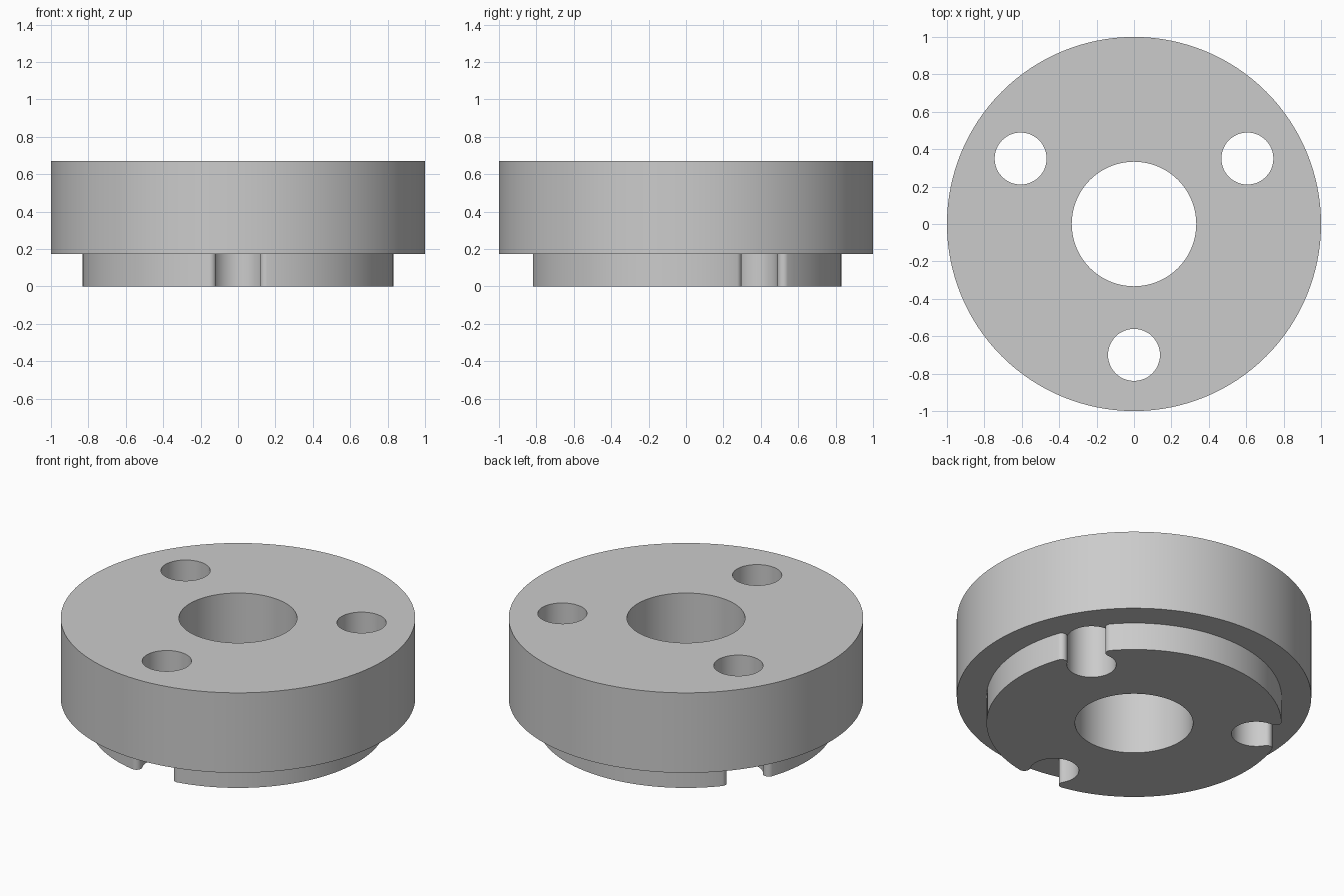
import bpy, bmesh
from math import sin, cos, pi, tau, atan2, sqrt

cube = bpy.data.objects.get("Cube")
if cube:
    bpy.data.objects.remove(cube, do_unlink=True)

# Main dimensions
TOP, STEP = 0.67, 0.172
FLANGE_R, BOSS_R, BORE_R = 1.0, 0.832, 0.333
HOLE_R, HOLE_DIST, FILLET = 0.139, 0.70, 0.033
HOLE_ANGLES = [pi / 6 + i * tau / 3 for i in range(3)]

# Fillet centre: tangent to the hole from outside and to the boss rim from inside
rim, reach = BOSS_R - FILLET, HOLE_R + FILLET
fx = (rim**2 + HOLE_DIST**2 - reach**2) / (2 * HOLE_DIST)
fy = sqrt(rim**2 - fx**2)
mouth = atan2(fy, fx)
neck = atan2(fy, fx - HOLE_DIST)


def arc(cx, cy, r, start, end, steps, turn=0.0):
    """Arc points, turned about the axis of the part."""
    pts = []
    for i in range(steps + 1):
        a = start + (end - start) * i / steps
        x, y = cx + r * cos(a), cy + r * sin(a)
        pts.append((x * cos(turn) - y * sin(turn), x * sin(turn) + y * cos(turn)))
    return pts


def wall(bm, pts, low, high):
    """Upright strip of quads along a path."""
    rows = [[bm.verts.new((x, y, z)) for x, y in pts] for z in (low, high)]
    for i in range(len(pts) - 1):
        bm.faces.new((rows[0][i], rows[0][i + 1], rows[1][i + 1], rows[1][i]))


bm = bmesh.new()

# Flange rim and centre bore
wall(bm, arc(0, 0, FLANGE_R, 0, tau, 128), STEP, TOP)
wall(bm, arc(0, 0, BORE_R, 0, tau, 72), 0, TOP)

for turn in HOLE_ANGLES:
    # Bolt hole: inner arc runs on down the boss, outer arc stops at the step
    inner = arc(HOLE_DIST, 0, HOLE_R, neck, tau - neck, 32, turn)
    outer = arc(HOLE_DIST, 0, HOLE_R, -neck, neck, 16, turn)
    wall(bm, inner, 0, STEP)
    wall(bm, inner, STEP, TOP)
    wall(bm, outer, STEP, TOP)
    # Rounded lips of the open notch
    wall(bm, arc(fx, -fy, FILLET, -mouth, pi - neck, 12, turn), 0, STEP)
    wall(bm, arc(fx, fy, FILLET, mouth, neck - pi, 12, turn), 0, STEP)
    # Boss rim up to the next notch
    wall(bm, arc(0, 0, BOSS_R, mouth, tau / 3 - mouth, 36, turn), 0, STEP)

bmesh.ops.remove_doubles(bm, verts=bm.verts, dist=1e-4)

# Close the underside, the step and the top from their open edges
for z in (0, STEP, TOP):
    edges = [e for e in bm.edges if e.is_boundary
             and all(abs(v.co.z - z) < 1e-4 for v in e.verts)]
    bmesh.ops.triangle_fill(bm, use_beauty=True, edges=edges)
bmesh.ops.recalc_face_normals(bm, faces=bm.faces)

mesh = bpy.data.meshes.new("flanged_hub")
bm.to_mesh(mesh)
bm.free()
hub = bpy.data.objects.new("flanged_hub", mesh)
bpy.context.collection.objects.link(hub)

# Plain grey finish
grey = bpy.data.materials.new("plain_grey")
grey.use_nodes = True
colour = (0.6, 0.6, 0.6, 1)
grey.diffuse_color = colour
grey.node_tree.nodes["Principled BSDF"].inputs["Base Color"].default_value = colour
mesh.materials.append(grey)

bpy.ops.object.select_all(action='DESELECT')
hub.select_set(True)
bpy.context.view_layer.objects.active = hub
bpy.ops.object.shade_smooth_by_angle(angle=pi / 6)
